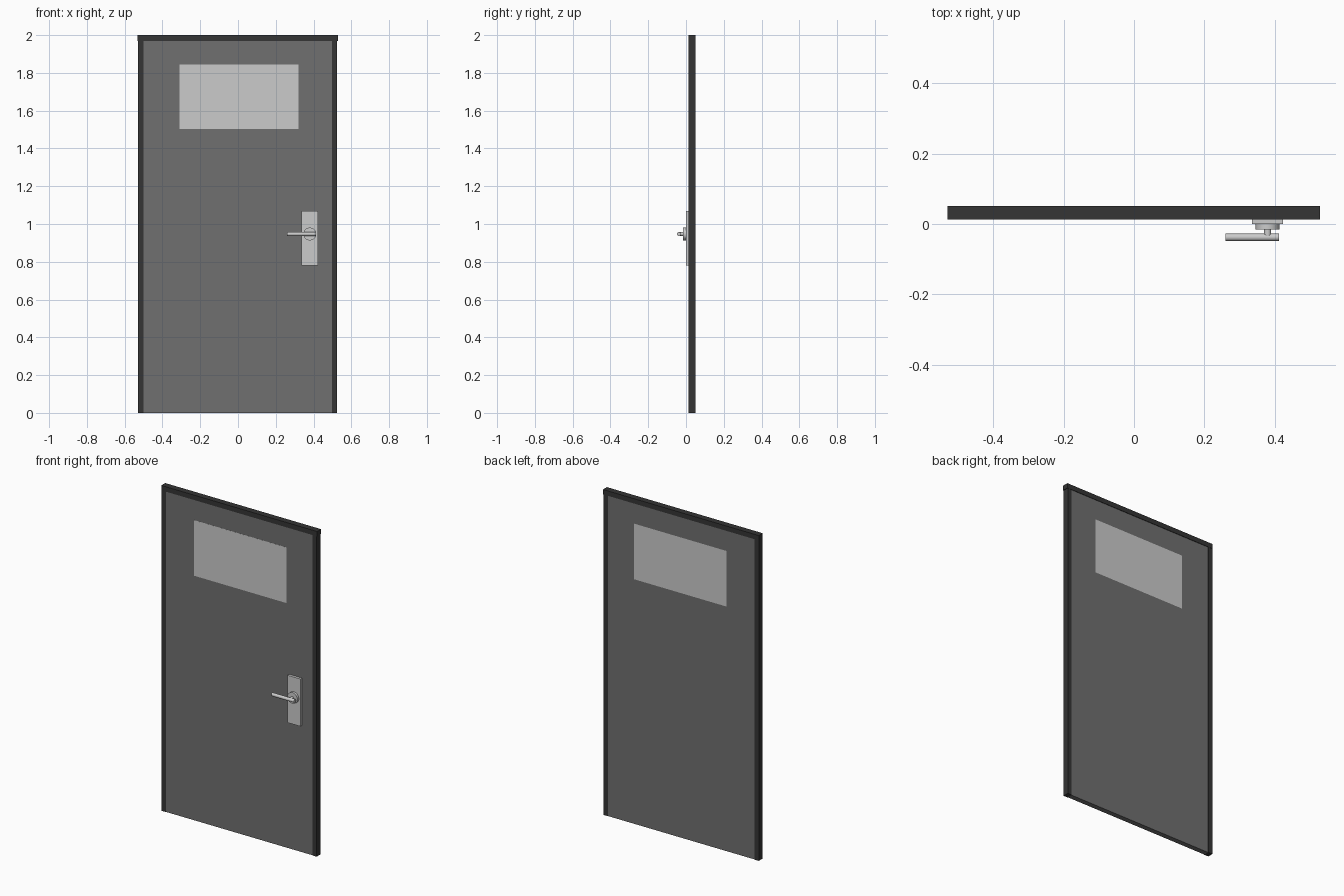
import bpy
import math

if "Cube" in bpy.data.objects:
    bpy.data.objects.remove(bpy.data.objects["Cube"])


def material(name, value):
    m = bpy.data.materials.new(name)
    m.diffuse_color = (value, value, value, 1)
    m.use_nodes = True
    m.node_tree.nodes["Principled BSDF"].inputs["Base Color"].default_value = m.diffuse_color
    return m


def box(name, x, y, z, mat=None):
    """Box from (min, max) ranges on each axis."""
    bpy.ops.mesh.primitive_cube_add(size=1, location=[(a + b) / 2 for a, b in (x, y, z)])
    ob = bpy.context.object
    ob.name = name
    ob.scale = [b - a for a, b in (x, y, z)]
    bpy.ops.object.transform_apply(location=False, rotation=False, scale=True)
    if mat:
        ob.data.materials.append(mat)
    return ob


def rod(name, radius, length, centre, rotation):
    bpy.ops.mesh.primitive_cylinder_add(vertices=32, radius=radius, depth=length,
                                        location=centre, rotation=rotation)
    ob = bpy.context.object
    ob.name = name
    bpy.ops.object.shade_smooth_by_angle(angle=math.radians(40))
    return ob


dark = material("frame_dark", 0.035)
mid = material("panel_grey", 0.16)

# Frame: two jambs under a slightly overhanging head
box("left_jamb", (-0.53, -0.50), (0.014, 0.05), (0, 1.97), dark)
box("right_jamb", (0.497, 0.525), (0.014, 0.05), (0, 1.97), dark)
box("frame_head", (-0.531, 0.529), (0.013, 0.051), (1.97, 2.0), dark)

# Door leaf with a window opening
WX, WZ = (-0.31, 0.32), (1.503, 1.845)
panel = box("door_panel", (-0.50, 0.497), (0.016, 0.048), (0, 1.97), mid)
cutter = box("window_cutter", WX, (-0.1, 0.2), WZ)
cutter.hide_render = True
cutter.hide_set(True)
cut = panel.modifiers.new("window_opening", 'BOOLEAN')
cut.object = cutter
cut.solver = 'EXACT'

# Window pane filling the opening
box("window_pane", WX, (0.0155, 0.048), WZ)

# Handle: back plate, round rose, neck and lever
HX, HZ = 0.38, 0.947
facing = (math.pi / 2, 0, 0)
box("handle_plate", (0.335, 0.424), (0.0, 0.017), (0.779, 1.07))
rod("handle_rose", 0.034, 0.015, (HX, -0.0075, HZ), facing)
rod("handle_neck", 0.010, 0.022, (HX, -0.025, HZ), facing)
rod("handle_lever", 0.0105, 0.153, (0.3365, -0.038, HZ), (0, math.pi / 2, 0))
